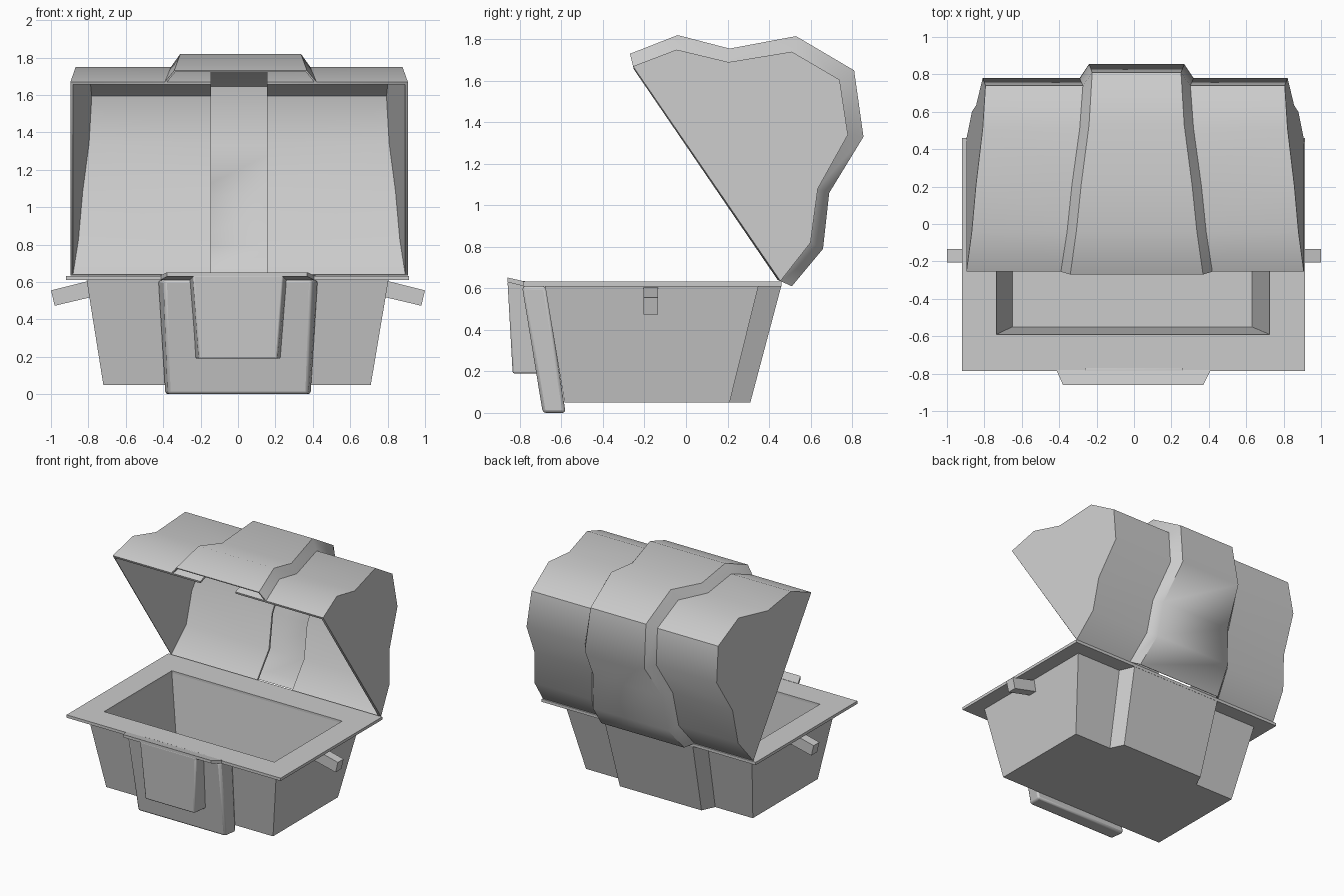
import bpy, bmesh, math

if "Cube" in bpy.data.objects:
    bpy.data.objects.remove(bpy.data.objects["Cube"])

metal = bpy.data.materials.new("plain_grey")
metal.diffuse_color = (0.6, 0.6, 0.6, 1)
metal.use_nodes = True
metal.node_tree.nodes["Principled BSDF"].inputs["Base Color"].default_value = metal.diffuse_color


def make(name, verts, faces, smooth=None, bevel=0):
    mesh = bpy.data.meshes.new(name)
    mesh.from_pydata(verts, [], faces)
    bm = bmesh.new()
    bm.from_mesh(mesh)
    bmesh.ops.recalc_face_normals(bm, faces=bm.faces)
    bm.to_mesh(mesh)
    bm.free()
    mesh.materials.append(metal)
    ob = bpy.data.objects.new(name, mesh)
    bpy.context.collection.objects.link(ob)
    if bevel:
        mod = ob.modifiers.new("soft_edges", 'BEVEL')
        mod.width, mod.segments, mod.limit_method = bevel, 2, 'ANGLE'
    if smooth:
        bpy.ops.object.select_all(action='DESELECT')
        ob.select_set(True)
        bpy.context.view_layer.objects.active = ob
        bpy.ops.object.shade_smooth_by_angle(angle=math.radians(smooth))
    return ob


def loft(name, rings, closed=False, **kw):
    """Join equal rings of points, capping the two ends unless closed."""
    n, m = len(rings[0]), len(rings)
    faces = []
    for i in range(m if closed else m - 1):
        a, b = i * n, (i + 1) % m * n
        faces += [(a + j, a + (j + 1) % n, b + (j + 1) % n, b + j) for j in range(n)]
    if not closed:
        faces += [tuple(range(n)), tuple(range((m - 1) * n, m * n))]
    return make(name, [p for r in rings for p in r], faces, **kw)


def rect(x0, x1, y0, y1, z):
    return [(x0, y0, z), (x1, y0, z), (x1, y1, z), (x0, y1, z)]


def trapezoid(wide, narrow, y_wide, y_narrow, z, cx=0.0):
    return [(cx - wide, y_wide, z), (cx - narrow, y_narrow, z),
            (cx + narrow, y_narrow, z), (cx + wide, y_wide, z)]


# Hollow tapered tub
loft("tub", [rect(-.72, .71, -.585, .21, .05), rect(-.81, .805, -.68, .35, .615),
             rect(-.735, .725, -.59, .24, .615), rect(-.65, .63, -.55, .18, .08)])

# Flat rim frame around the opening
loft("rim", [rect(-.92, .915, -.785, .46, .61), rect(-.92, .915, -.785, .46, .632),
             rect(-.735, .725, -.59, .24, .632), rect(-.735, .725, -.59, .24, .61)],
     closed=True)

# Upturned lip on the front of the rim
loft("rim_lip", [[(-.415, -.78, .61), (.41, -.78, .61), (.41, -.78, .634), (-.415, -.78, .634)],
                 [(-.38, -.86, .63), (.37, -.86, .63), (.37, -.86, .652), (-.38, -.86, .652)]])

# Raised panels on the front and back of the tub, and the front clasp
loft("front_panel", [trapezoid(.39, .375, -.58, -.69, 0),
                     trapezoid(.43, .395, -.675, -.79, .61)], bevel=.015, smooth=40)
loft("back_panel", [trapezoid(.40, .35, .205, .31, .05),
                    trapezoid(.43, .38, .345, .46, .615)])
loft("clasp", [trapezoid(.23, .21, -.69, -.835, .19),
               trapezoid(.265, .24, -.77, -.86, .635)], bevel=.008, smooth=40)

# Side handles, drooping outward
for side, name in ((-1, "handle_left"), (1, "handle_right")):
    loft(name, [[(side * x, y, z) for x, z in ((.76, .525), (.98, .473), (1.0, .555), (.78, .61))]
                for y in (-.205, -.135)])

# Open lid: side profile of the shell and of the raised band, hinge last (y, z)
shell = [(-.255, 1.67), (-.045, 1.75), (.205, 1.69), (.51, 1.74), (.74, 1.605),
         (.78, 1.34), (.635, 1.08), (.60, .82), (.455, .635)]
outer = [(-.27, 1.73), (-.04, 1.82), (.21, 1.755), (.53, 1.815), (.81, 1.65),
         (.855, 1.33), (.69, 1.06), (.66, .79), (.51, .61)]


def depth(p):
    """Distance of a profile point from the plane of the lid opening."""
    return (p[0] + .255) * .825 + (p[1] - 1.67) * .566


def between(i, t):
    """Point from shell (t = 0) to band (t = 1)."""
    a, b = shell[i], outer[i]
    return a[0] + (b[0] - a[0]) * t, a[1] + (b[1] - a[1]) * t


N = len(shell)
GAP = .15

# Two halves of the lid, leaving a slot under the band
for side, name in ((-1, "lid_left"), (1, "lid_right")):
    verts, faces = [], []
    for i in range(N):
        p, q = shell[i], between(i, -.25)
        w = .902 - .13 * depth(p)
        wi = .887 - .13 * depth(q)
        verts += [(side * x + .006, *c) for x, c in ((GAP, p), (w, p), (wi, q), (GAP, q))]
    for i in range(N - 1):
        a, b = 4 * i, 4 * i + 4
        faces += [(a + j, a + k, b + k, b + j) for j, k in ((0, 1), (2, 3), (3, 0))]
    e = 4 * (N - 1)
    faces += [(0, 1, 2, 3), (e, e + 1, e + 2, e + 3),
              tuple(4 * i + 1 for i in range(N)),      # outside end wall
              tuple(4 * i + 2 for i in range(N)),      # inside end wall
              (1, e + 1, e + 2, 2)]                    # edge of the end wall
    make(name, verts, faces, smooth=50)

# Raised band over the lid, a thin channel that narrows towards the crown
rings = []
for i in range(N):
    foot = .405 - .15 * depth(shell[i])
    top = foot - .05
    section = [(-foot, 0), (-top, 1), (top, 1), (foot, 0),
               (foot - .012, 0), (top - .006, .88), (-top + .006, .88), (-foot + .012, 0)]
    rings.append([(x + .014, *between(i, t)) for x, t in section])
loft("lid_band", rings, smooth=50)
